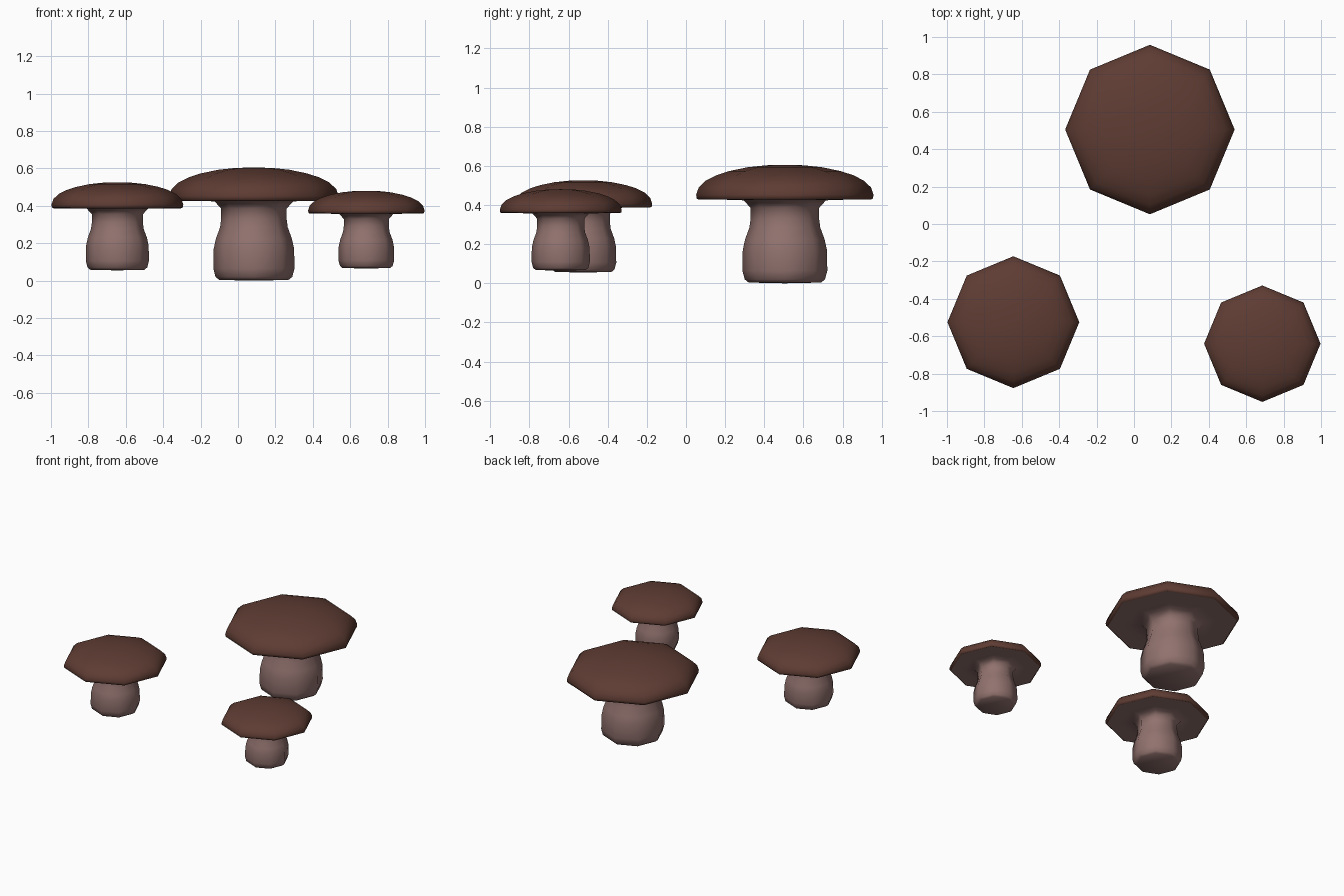
import bpy, bmesh, math

if "Cube" in bpy.data.objects:
    bpy.data.objects.remove(bpy.data.objects["Cube"])

SIDES = 8


def srgb(r, g, b):
    f = lambda c: (c / 255 / 12.92) if c < 10 else ((c / 255 + 0.055) / 1.055) ** 2.4
    return (f(r), f(g), f(b), 1.0)


def material(name, colour):
    m = bpy.data.materials.new(name)
    m.diffuse_color = colour
    m.use_nodes = True
    m.node_tree.nodes["Principled BSDF"].inputs["Base Color"].default_value = m.diffuse_color
    return m


CAP = material("dark brown cap", srgb(94, 60, 51))
STEM = material("pale brown stem", srgb(145, 114, 110))

# radius, height profiles of the largest mushroom
stem_profile = [(0, 0), (0.185, 0.004), (0.205, 0.02), (0.217, 0.065), (0.215, 0.17),
                (0.203, 0.225), (0.181, 0.285), (0.175, 0.33), (0.175, 0.385),
                (0.21, 0.424), (0.30, 0.427), (0.438, 0.427)]
cap_profile = [(0.438, 0.427), (0.450, 0.433), (0.453, 0.452), (0.440, 0.490),
               (0.403, 0.525), (0.35, 0.552), (0.286, 0.573), (0.19, 0.593),
               (0.095, 0.603), (0, 0.605)]


def lathe(name, profile, mat, loc, scale):
    """Revolve a profile into an eight-sided smooth part."""
    bm = bmesh.new()
    rings = []
    for r, z in profile:
        if r == 0:
            rings.append([bm.verts.new((0, 0, z))] * SIDES)
        else:
            rings.append([bm.verts.new((r * math.cos(2 * math.pi * i / SIDES),
                                        r * math.sin(2 * math.pi * i / SIDES), z))
                          for i in range(SIDES)])
    for a, b in zip(rings, rings[1:]):
        for i in range(SIDES):
            j = (i + 1) % SIDES
            bm.faces.new(list(dict.fromkeys((a[i], a[j], b[j], b[i]))))
    mesh = bpy.data.meshes.new(name)
    bm.to_mesh(mesh)
    bm.free()
    mesh.materials.append(mat)
    mesh.shade_smooth()
    ob = bpy.data.objects.new(name, mesh)
    ob.location = loc
    ob.scale = (scale,) * 3
    bpy.context.collection.objects.link(ob)


# three mushrooms: name, position, size
for label, loc, s in [("large", (0.085, 0.505, 0), 1.0),
                      ("medium", (-0.645, -0.525, 0.055), 0.778),
                      ("small", (0.686, -0.640, 0.065), 0.687)]:
    lathe(label + "_stem_and_gills", stem_profile, STEM, loc, s)
    lathe(label + "_cap", cap_profile, CAP, loc, s)
